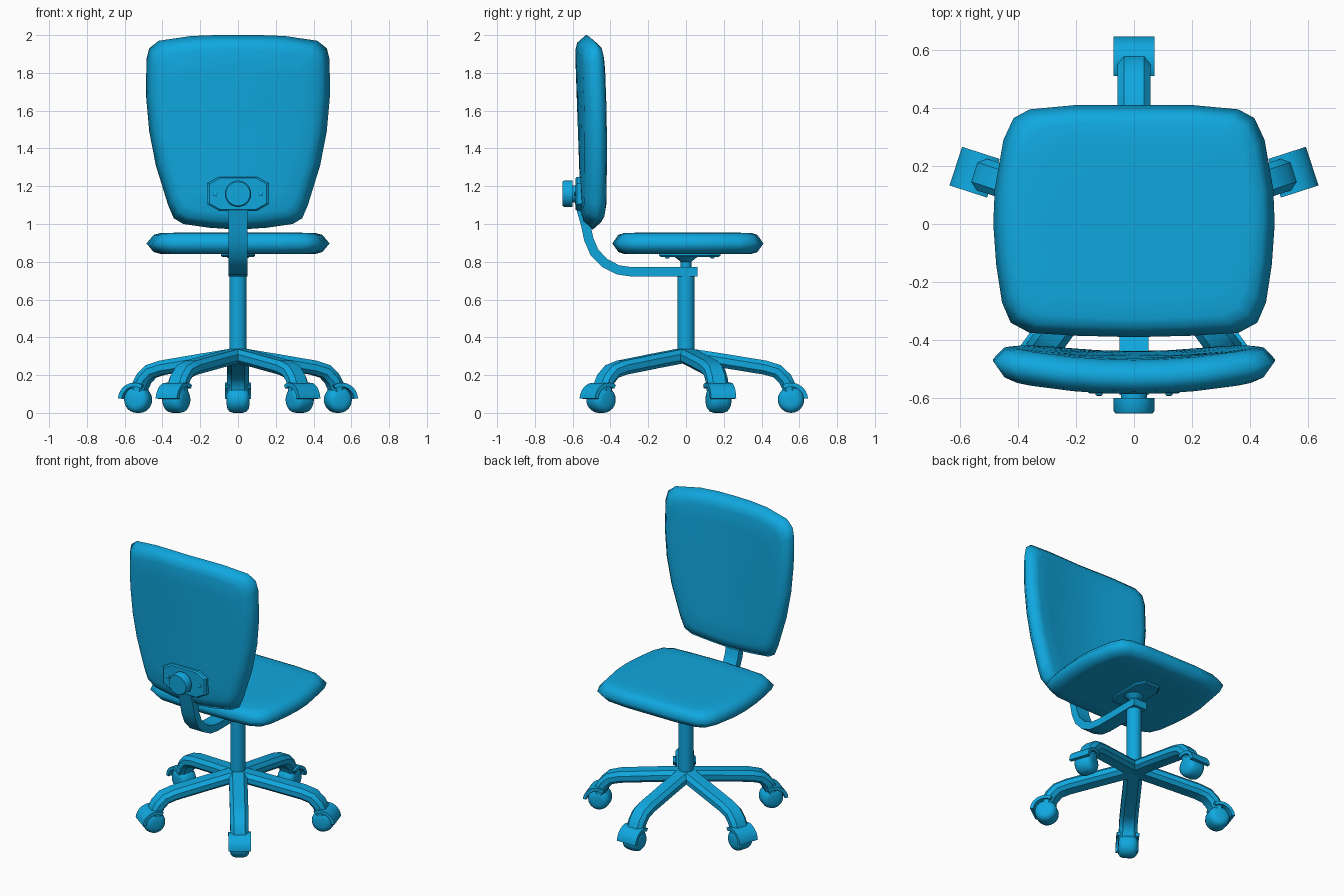
import bpy, bmesh, math
from mathutils import Matrix, Vector

if "Cube" in bpy.data.objects:
    bpy.data.objects.remove(bpy.data.objects["Cube"], do_unlink=True)

BLUE = (0.005, 0.39, 0.74, 1.0)
mat = bpy.data.materials.new("bright_blue")
mat.use_nodes = True
mat.diffuse_color = BLUE
bsdf = next(n for n in mat.node_tree.nodes if n.type == "BSDF_PRINCIPLED")
bsdf.inputs["Base Color"].default_value = BLUE


def finish(name, bm, matrix=Matrix(), angle=40):
    bm.transform(matrix)
    bmesh.ops.recalc_face_normals(bm, faces=bm.faces)
    mesh = bpy.data.meshes.new(name)
    bm.to_mesh(mesh)
    bm.free()
    mesh.materials.append(mat)
    ob = bpy.data.objects.new(name, mesh)
    bpy.context.collection.objects.link(ob)
    bpy.ops.object.select_all(action="DESELECT")
    ob.select_set(True)
    bpy.context.view_layer.objects.active = ob
    bpy.ops.object.shade_smooth_by_angle(angle=math.radians(angle))
    return ob


def loft(rings, caps=True):
    """Skin a list of closed rings of points."""
    bm = bmesh.new()
    loops = [[bm.verts.new(p) for p in ring] for ring in rings]
    n = len(loops[0])
    for a, b in zip(loops, loops[1:]):
        for i in range(n):
            bm.faces.new((a[i], a[(i + 1) % n], b[(i + 1) % n], b[i]))
    if caps:
        bm.faces.new(loops[0])
        bm.faces.new(loops[-1])
    return bm


def mirrored(half):
    """Close a half outline that starts and ends on the centre line."""
    return half + [(-u, v) for u, v in reversed(half[1:-1])]


def cushion(name, half, centre, thick, place):
    """Padded slab: concentric rings of an outline, pinched at the rim."""
    outline = mirrored(half)
    side = [(0.02, 1), (0.35, 1), (0.65, 1), (0.84, 0.98), (0.92, 0.8), (1, 0)]
    steps = side + [(s, -h) for s, h in reversed(side[:-1])]
    rings = [[place(u * s, centre + (v - centre) * s, h * thick) for u, v in outline]
             for s, h in steps]
    return finish(name, loft(rings), angle=100)


def sweep(name, path, section, matrix=Matrix()):
    """Sweep a section along a path that lies in the local xz plane."""
    pts = [Vector((r, 0, z)) for r, z in path]
    rings = []
    for i, p in enumerate(pts):
        t = (pts[min(i + 1, len(pts) - 1)] - pts[max(i - 1, 0)]).normalized()
        normal = Vector((-t.z, 0, t.x))
        rings.append([p + Vector((0, u, 0)) + normal * v for u, v in section])
    return finish(name, loft(rings), matrix)


def turned(name, profile, matrix=Matrix(), sides=24):
    """Lathe a (radius, height) profile round the local z axis."""
    rings = [[(r * math.cos(k * math.tau / sides), r * math.sin(k * math.tau / sides), z)
              for k in range(sides)] for r, z in profile]
    return finish(name, loft(rings), matrix)


# Seat
seat_half = [(0, 0.41), (0.2, 0.41), (0.36, 0.395), (0.415, 0.365), (0.45, 0.29),
             (0.48, 0.12), (0.485, 0), (0.475, -0.14), (0.455, -0.27), (0.425, -0.34),
             (0.36, -0.375), (0.2, -0.385), (0, -0.39)]
cushion("seat", seat_half, 0.01, 0.057, lambda u, v, h: (u, v, 0.897 + h))

# Backrest, bowed sideways and leaning slightly
back_half = [(0, 2), (0.12, 2), (0.25, 1.995), (0.42, 1.97), (0.47, 1.93), (0.485, 1.87),
             (0.487, 1.68), (0.47, 1.49), (0.435, 1.31), (0.37, 1.1), (0.34, 1.03),
             (0.29, 1), (0.15, 0.98), (0, 0.97)]
cushion("backrest", back_half, 1.49, 0.06,
        lambda u, v, h: (u, -0.495 - 0.035 * (v - 1) + 0.22 * u * u + h, v))


# Mounting plates with bolts, for the backrest and under the seat
def mounting_plate(name, matrix):
    corners = [(0.1, 0.09), (0.163, 0.055), (0.163, -0.055), (0.1, -0.09)]
    outline = corners + [(-u, -v) for u, v in corners]
    rings = [[(u * s, v * s, h) for u, v in outline]
             for s, h in ((1, -0.015), (1, 0.012), (0.93, 0.02))]
    finish(name, loft(rings), matrix, 25)
    for side in (-1, 1):
        turned(name + "_bolt", [(0.012, 0), (0.012, 0.024), (0.008, 0.027)],
               matrix @ Matrix.Translation((side * 0.12, 0, 0)), 12)


to_back = Matrix.Translation((0, -0.565, 1.16)) @ Matrix.Rotation(math.pi / 2, 4, "X")
mounting_plate("backrest_plate", to_back)
turned("adjuster_knob", [(0.045, 0), (0.045, 0.035), (0.07, 0.035), (0.07, 0.08), (0.064, 0.088)],
       to_back)
to_seat = (Matrix.Translation((0, 0.02, 0.845)) @ Matrix.Rotation(math.pi, 4, "X")
           @ Matrix.Rotation(math.pi / 2, 4, "Z"))
mounting_plate("seat_plate", to_seat)

# Curved bar joining seat post and backrest
bar_path = [(0.06, 0.747), (-0.1, 0.747), (-0.29, 0.747), (-0.36, 0.757), (-0.43, 0.793),
            (-0.485, 0.85), (-0.515, 0.92), (-0.532, 1), (-0.552, 1.07), (-0.565, 1.12)]
bar_section = [(-0.05, -0.025), (0.05, -0.025), (0.05, 0.025), (-0.05, 0.025)]
sweep("support_bar", bar_path, bar_section, Matrix.Rotation(math.pi / 2, 4, "Z"))

# Column and the slimmer post above it
turned("column", [(0.046, 0.28), (0.046, 0.745)])
turned("seat_post", [(0.028, 0.72), (0.028, 0.8), (0.065, 0.83), (0.065, 0.845)])

# Five legs with castors
leg_path = [(0, 0.307), (0.2, 0.276), (0.42, 0.24), (0.485, 0.22), (0.525, 0.18),
            (0.545, 0.14), (0.55, 0.11)]
leg_section = [(-0.057, -0.018), (-0.035, -0.038), (0.035, -0.038), (0.057, -0.018),
               (0.057, 0.014), (0.035, 0.037), (-0.035, 0.037), (-0.057, 0.014)]
wheel_profile = [(0.03, -0.06), (0.05, -0.056), (0.064, -0.044), (0.07, -0.025),
                 (0.07, 0.025), (0.064, 0.044), (0.05, 0.056), (0.03, 0.06)]
for k in range(5):
    turn = Matrix.Rotation(math.radians(90 + 72 * k), 4, "Z")
    sweep("leg", leg_path, leg_section, turn)
    castor = turn @ Matrix.Translation((0.556, 0, 0.07))
    turned("castor_wheel", wheel_profile, castor @ Matrix.Rotation(math.pi / 2, 4, "X"))
    arcs = [math.radians(4 + 13 * i) for i in range(10)]
    hood = [[(r * math.cos(a), y, r * math.sin(a))
             for r, y in ((0.068, -0.07), (0.09, -0.07), (0.09, 0.07), (0.068, 0.07))]
            for a in arcs]
    finish("castor_hood", loft(hood), castor)
